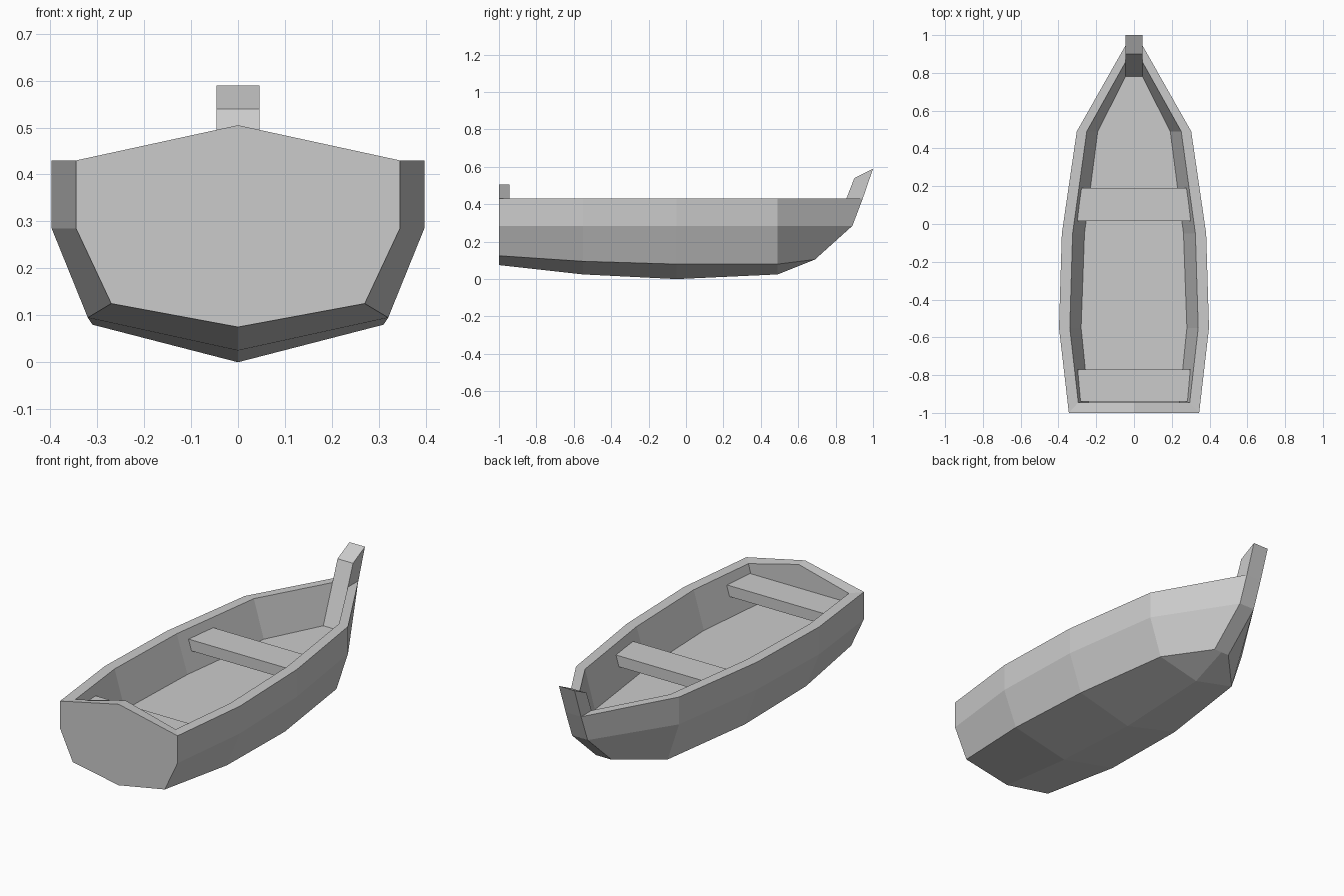
import bpy
import bmesh

cube = bpy.data.objects.get("Cube")
if cube:
    bpy.data.objects.remove(cube, do_unlink=True)

grey = bpy.data.materials.new("plain_grey")
grey.use_nodes = True
colour = (0.6, 0.6, 0.6, 1)
grey.diffuse_color = colour
grey.node_tree.nodes["Principled BSDF"].inputs["Base Color"].default_value = colour

RIM, MID, FLOOR, WALL = 0.43, 0.285, 0.23, 0.055


def finish(name, bm):
    mesh = bpy.data.meshes.new(name)
    bm.to_mesh(mesh)
    bm.free()
    mesh.materials.append(grey)
    obj = bpy.data.objects.new(name, mesh)
    bpy.context.collection.objects.link(obj)
    return obj


def prism(name, base, top):
    """Solid between two matching outlines."""
    bm = bmesh.new()
    a = [bm.verts.new(p) for p in base]
    b = [bm.verts.new(p) for p in top]
    bm.faces.new(a)
    bm.faces.new(b)
    for i in range(len(a)):
        k = (i + 1) % len(a)
        bm.faces.new((a[i], a[k], b[k], b[i]))
    bmesh.ops.recalc_face_normals(bm, faces=bm.faces)
    return finish(name, bm)


def section(y, keel, chine, rim, inner, floor, inner_y=None):
    """Half cross-section from the keel over the rim to the floor centre."""
    iy = y if inner_y is None else inner_y
    return [(0, y, keel), (chine[0], y, chine[1]), (rim, y, MID), (rim, y, RIM),
            (inner, iy, RIM), (floor, iy, FLOOR), (0, iy, FLOOR)]


# Hull: half sections from stern to bow, mirrored
stern_in = -1 + WALL
sections = [
    section(-1, 0.075, (0.27, 0.125), 0.345, 0.295, 0.24, stern_in),
    section(-0.55, 0.025, (0.32, 0.095), 0.397, 0.34, 0.28),
    section(-0.05, 0, (0.31, 0.08), 0.382, 0.325, 0.262),
    section(0.49, 0.025, (0.235, 0.08), 0.303, 0.25, 0.192),
    # raked bow end, closed by the stem post
    [(0, 0.69, 0.105), (0.045, 0.69, 0.105), (0.045, 0.89, MID), (0.045, 0.945, RIM),
     (0.045, 0.857, RIM), (0.045, 0.78, FLOOR), (0, 0.78, FLOOR)],
]
bm = bmesh.new()
rows = [[bm.verts.new(p) for p in s] for s in sections]
for near, far in zip(rows, rows[1:]):
    for i in range(len(near) - 1):
        bm.faces.new((near[i], far[i], far[i + 1], near[i + 1]))

# Peaked transom
keel, chine, mid, rim, inner, floor, centre = rows[0]
peak = bm.verts.new((0, -1, 0.505))
peak_in = bm.verts.new((0, stern_in, 0.505))
bm.faces.new((keel, chine, mid, rim, peak))
bm.faces.new((peak_in, inner, floor, centre))
bm.faces.new((rim, inner, peak_in, peak))
hull = finish("hull", bm)
mirror = hull.modifiers.new("mirror", 'MIRROR')
mirror.use_clip = True
mirror.merge_threshold = 0.0005

# Stem post rising above the bow
profile = [(0.69, 0.105), (0.89, MID), (0.945, RIM), (1, 0.59), (0.9, 0.54), (0.78, FLOOR)]
prism("stem_post", *[[(x, y, z) for y, z in profile] for x in (-0.0455, 0.0455)])


# Bench seats, tapered to follow the sides
def seat(name, y0, y1, w0, w1):
    outline = [(-w0, y0), (w0, y0), (w1, y1), (-w1, y1)]
    prism(name, *[[(x, y, z) for x, y in outline] for z in (0.325, 0.383)])


seat("middle_seat", 0.015, 0.19, 0.3, 0.28)
seat("stern_seat", -0.94, -0.77, 0.283, 0.298)
